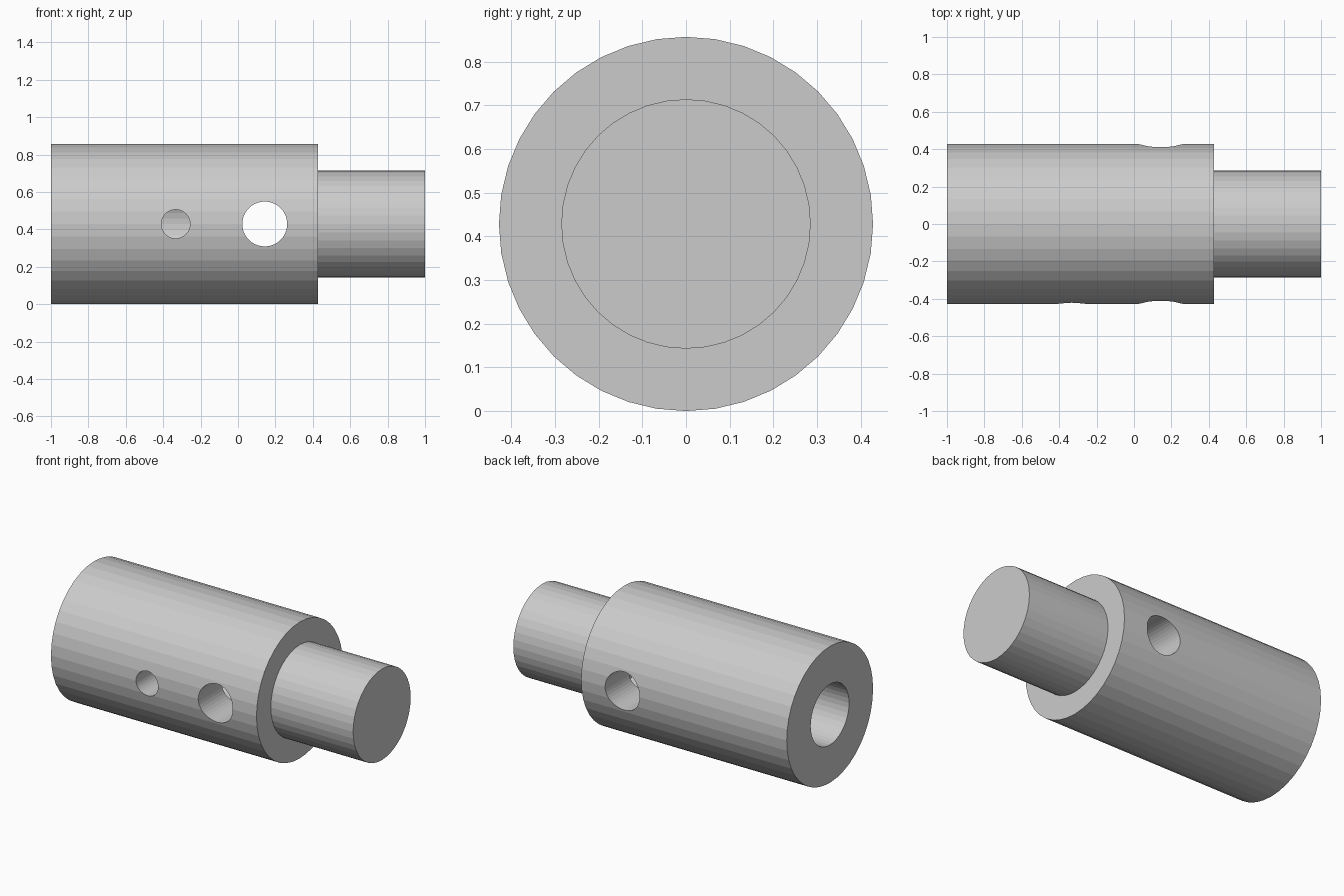
import bpy
from math import pi

if "Cube" in bpy.data.objects:
    bpy.data.objects.remove(bpy.data.objects["Cube"])

ZC = 0.4286  # axis height


def cylinder(name, radius, start, end, axis, sides=40):
    """Cylinder along 'X' (start/end are x) or 'Y' (start/end are (x, y))."""
    if axis == 'X':
        loc, depth, rot = ((start + end) / 2, 0, ZC), end - start, (0, pi / 2, 0)
    else:
        loc = (start[0], (start[1] + end[1]) / 2, ZC)
        depth, rot = end[1] - start[1], (pi / 2, 0, 0)
    bpy.ops.mesh.primitive_cylinder_add(vertices=sides, radius=radius, depth=depth,
                                        location=loc, rotation=rot)
    ob = bpy.context.object
    ob.name = name
    bpy.ops.object.transform_apply(location=True, rotation=True, scale=True)
    return ob


def combine(target, other, operation):
    mod = target.modifiers.new(operation.title(), 'BOOLEAN')
    mod.operation, mod.solver, mod.object = operation, 'EXACT', other
    bpy.context.view_layer.objects.active = target
    bpy.ops.object.modifier_apply(modifier=mod.name)
    bpy.data.objects.remove(other, do_unlink=True)


# Thick sleeve with a narrower solid spigot on its right end
body = cylinder("stepped_sleeve", 0.4286, -1.0, 0.4286, 'X')
combine(body, cylinder("spigot", 0.2857, 0.3, 1.0, 'X'), 'UNION')

# Blind bore from the left, reaching the shoulder
combine(body, cylinder("bore", 0.1905, -1.2, 0.4286, 'X'), 'DIFFERENCE')

# Cross hole right through, and a small screw hole in the front wall only
combine(body, cylinder("cross_hole", 0.120, (0.143, -0.6), (0.143, 0.6), 'Y'), 'DIFFERENCE')
combine(body, cylinder("screw_hole", 0.077, (-0.333, -0.6), (-0.333, 0.0), 'Y', 32), 'DIFFERENCE')
